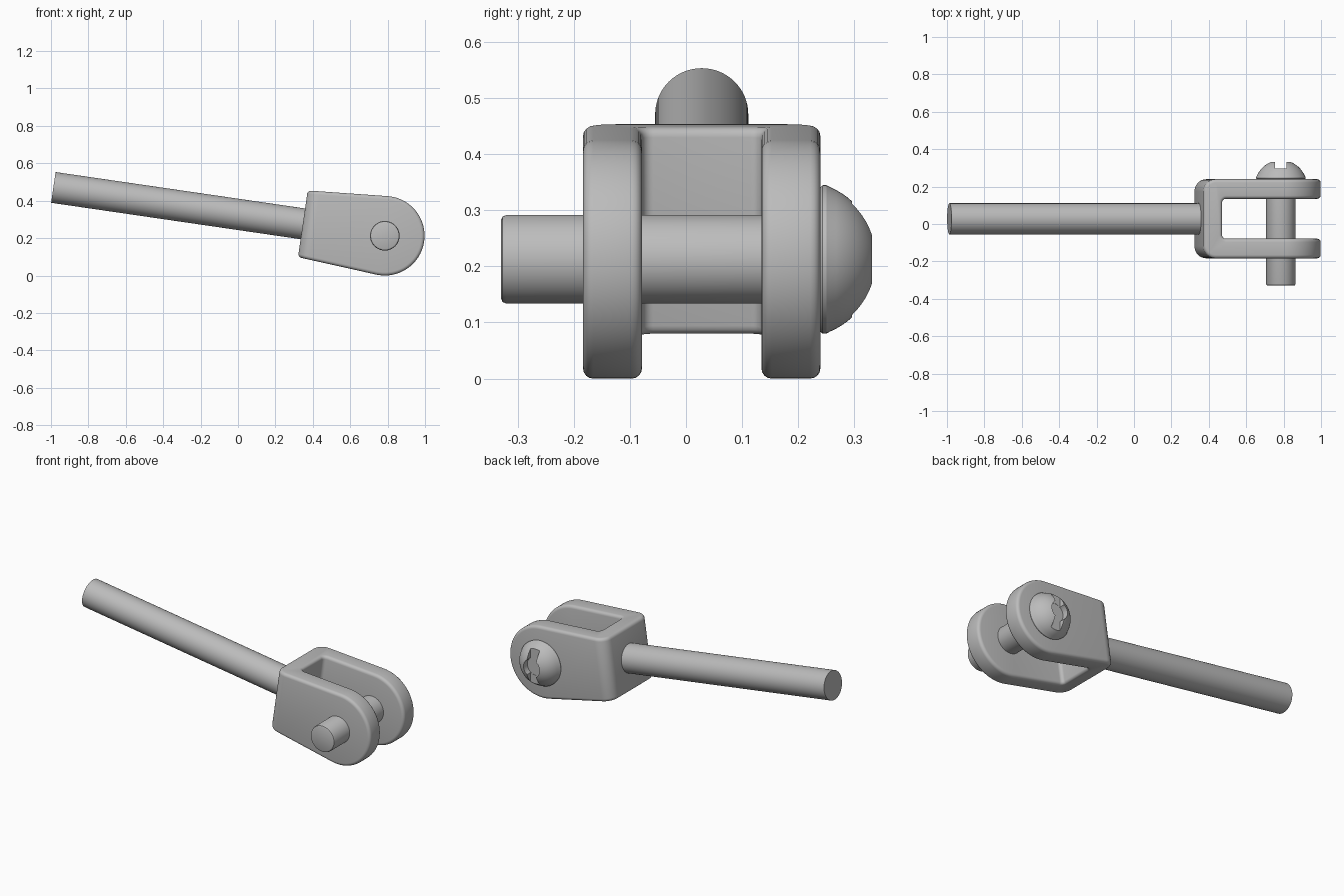
import bpy, bmesh
from math import sin, cos, pi, radians
from mathutils import Matrix, Vector

cube = bpy.data.objects.get("Cube")
if cube:
    bpy.data.objects.remove(cube, do_unlink=True)

steel = bpy.data.materials.new("grey steel")
steel.use_nodes = True
GREY = (0.5, 0.5, 0.5, 1)
steel.diffuse_color = GREY
steel.node_tree.nodes["Principled BSDF"].inputs["Base Color"].default_value = GREY

MID_Y = 0.028                                  # centre plane of the fork
PIN = Vector((0.785, 0, 0.2125))               # pin axis
TILT = Matrix.Translation(PIN + Vector((0, MID_Y, 0))) @ Matrix.Rotation(radians(8.3), 4, 'Y')


def make_object(name, bm):
    bmesh.ops.recalc_face_normals(bm, faces=bm.faces)
    mesh = bpy.data.meshes.new(name)
    bm.to_mesh(mesh)
    bm.free()
    mesh.materials.append(steel)
    obj = bpy.data.objects.new(name, mesh)
    bpy.context.collection.objects.link(obj)
    return obj


def prism(name, points, offset):
    """Closed outline extruded by the offset vector."""
    bm = bmesh.new()
    face = bm.faces.new([bm.verts.new(p) for p in points])
    new = bmesh.ops.extrude_face_region(bm, geom=[face])["geom"]
    bmesh.ops.translate(bm, vec=offset, verts=[v for v in new if isinstance(v, bmesh.types.BMVert)])
    return make_object(name, bm)


def lathe(name, profile, steps=64):
    """(radius, y) profile spun about the y axis, closed with end caps."""
    bm = bmesh.new()
    rings = [[bm.verts.new((r * cos(2 * pi * i / steps), y, r * sin(2 * pi * i / steps)))
              for i in range(steps)] for r, y in profile]
    for a, b in zip(rings, rings[1:]):
        for i in range(steps):
            j = (i + 1) % steps
            bm.faces.new((a[i], a[j], b[j], b[i]))
    bm.faces.new(rings[0])
    bm.faces.new(rings[-1])
    return make_object(name, bm)


def boolean(obj, cutter, operation):
    mod = obj.modifiers.new("cut", 'BOOLEAN')
    mod.operation, mod.object, mod.solver = operation, cutter, 'EXACT'
    cutter.hide_render = True


def finish(obj, matrix, helpers=()):
    """Bake the modifiers, drop the helpers, place and shade."""
    graph = bpy.context.evaluated_depsgraph_get()
    graph.update()
    baked = bpy.data.meshes.new_from_object(obj.evaluated_get(graph))
    obj.modifiers.clear()
    obj.data = baked
    for h in helpers:
        bpy.data.objects.remove(h, do_unlink=True)
    obj.matrix_world = matrix
    bpy.ops.object.select_all(action='DESELECT')
    obj.select_set(True)
    bpy.context.view_layer.objects.active = obj
    bpy.ops.object.shade_smooth_by_angle(angle=radians(32))


def arc(cx, cy, r, start, end, steps):
    return [(cx + r * cos(start + (end - start) * i / steps),
             cy + r * sin(start + (end - start) * i / steps)) for i in range(steps + 1)]


# Fork: U-shaped plan trimmed to a tapered, round-ended side outline
BACK, WEB, OUT, INN, REACH = -0.443, -0.342, 0.2115, 0.1065, 0.4
BEND, FILLET = 0.065, 0.02
half = arc(BACK + BEND, OUT - BEND, BEND, pi, pi / 2, 8) + [(REACH, OUT), (REACH, INN)]
inner = arc(WEB + FILLET, INN - FILLET, FILLET, pi / 2, pi, 6)
upper = half + inner
plan = upper + [(x, -y) for x, y in reversed(upper)]
fork = prism("fork", [(x, y, -0.4) for x, y in plan], Vector((0, 0, 0.8)))

EYE, TAPER, BEHIND = 0.2125, 0.0745, -0.6
edge = (EYE + BEHIND * sin(TAPER)) / cos(TAPER)
side = [(BEHIND, -edge)] + arc(0, 0, EYE, -pi / 2 - TAPER, pi / 2 + TAPER, 40) + [(BEHIND, edge)]
outline = prism("fork_outline", [(x, -0.5, z) for x, z in side], Vector((0, 1, 0)))
boolean(fork, outline, 'INTERSECT')
bevel = fork.modifiers.new("rounded edges", 'BEVEL')
bevel.width, bevel.segments = 0.018, 4
bevel.limit_method, bevel.angle_limit = 'ANGLE', radians(40)
bevel.use_clamp_overlap = False
finish(fork, TILT, [outline])

# Rod running back from the fork web
rod = lathe("rod", [(0.083, 0), (0.083, 1.4)])
finish(rod, TILT @ Matrix.Translation((-1.791, 0, 0)) @ Matrix.Rotation(-pi / 2, 4, 'Z'))

# Pin through both fork arms
pin = lathe("pin", [(0.069, -0.33), (0.076, -0.327), (0.079, -0.32), (0.079, 0.25)])
finish(pin, Matrix.Translation(PIN))

# Domed pin head with a screwdriver slot and a round centre recess
dome = [(0.14 * sin(a), 0.2017 + 0.14 * cos(a)) for a in (radians(d) for d in range(67, 2, -5))]
head = lathe("pin_head", [(0.127, 0.238), (0.132, 0.243), (0.1325, 0.25)] + dome)
FLOOR, SLOT = 0.296, 0.03
slot = prism("slot_cutter", [(-SLOT, FLOOR, -0.3), (SLOT, FLOOR, -0.3),
                             (SLOT, FLOOR, 0.3), (-SLOT, FLOOR, 0.3)], Vector((0, 0.2, 0)))
recess = lathe("recess_cutter", [(0.053, FLOOR - 0.001), (0.053, 0.5)])
boolean(head, slot, 'DIFFERENCE')
boolean(head, recess, 'DIFFERENCE')
finish(head, Matrix.Translation(PIN), [slot, recess])
